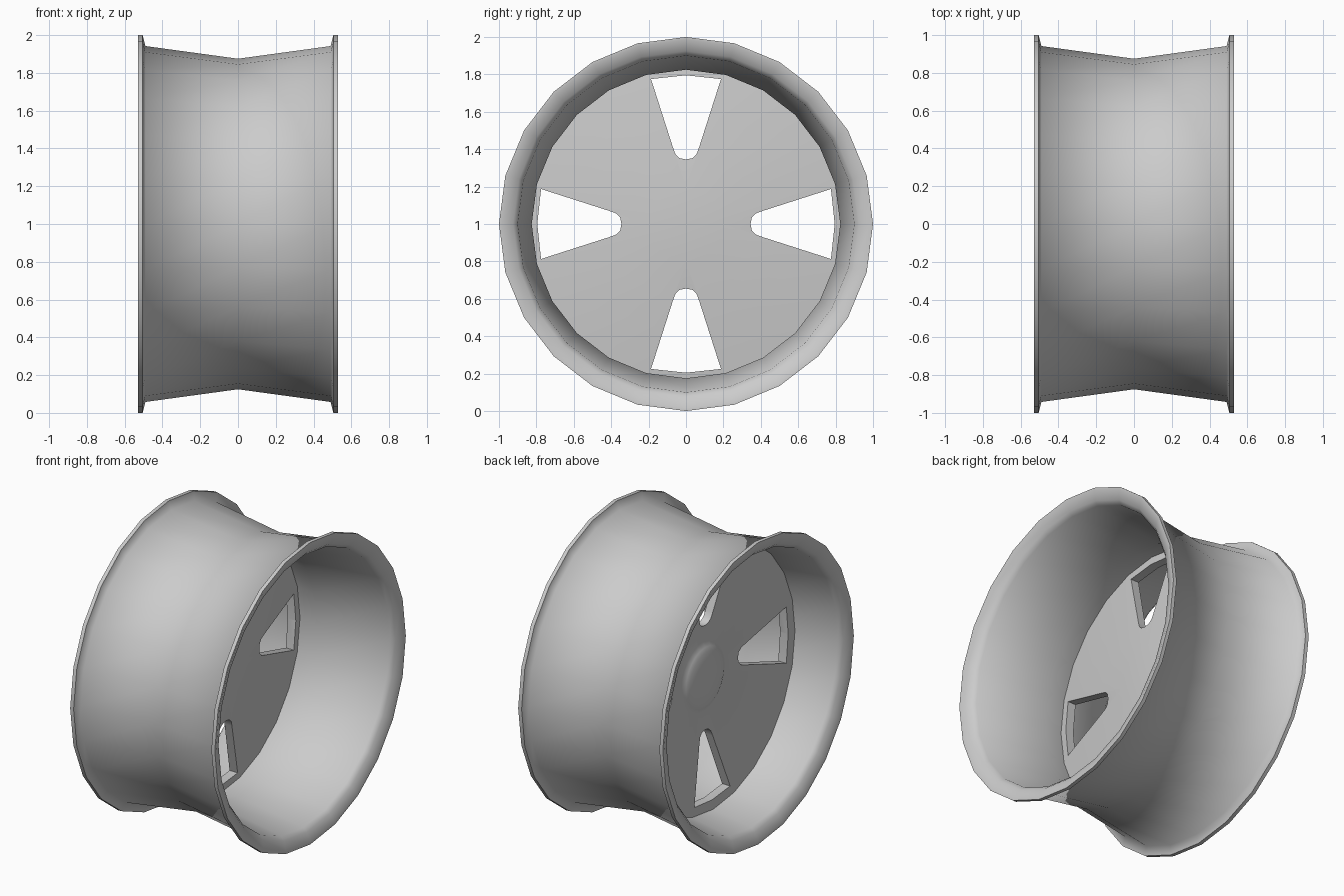
import bpy, bmesh, math

SEGMENTS = 24

cube = bpy.data.objects.get("Cube")
if cube:
    bpy.data.objects.remove(cube, do_unlink=True)

# Single painted metal colour
grey = bpy.data.materials.new("light_grey_metal")
grey.use_nodes = True
grey.diffuse_color = (0.6, 0.6, 0.6, 1)
grey.node_tree.nodes["Principled BSDF"].inputs["Base Color"].default_value = (0.6, 0.6, 0.6, 1)


def finish(bm, name):
    """Turn a bmesh into a named object resting on the ground."""
    bmesh.ops.remove_doubles(bm, verts=bm.verts, dist=0.0001)
    bmesh.ops.recalc_face_normals(bm, faces=bm.faces)
    mesh = bpy.data.meshes.new(name)
    bm.to_mesh(mesh)
    bm.free()
    mesh.materials.append(grey)
    obj = bpy.data.objects.new(name, mesh)
    obj.location.z = 1
    bpy.context.collection.objects.link(obj)
    return obj


def activate(obj):
    bpy.ops.object.select_all(action='DESELECT')
    obj.select_set(True)
    bpy.context.view_layer.objects.active = obj


def lathe(name, profile, closed):
    """Spin (x, radius) points around the x axis."""
    bm = bmesh.new()
    rings = []
    for i in range(SEGMENTS):
        a = math.tau * i / SEGMENTS
        rings.append([bm.verts.new((x, r * math.sin(a), r * math.cos(a))) for x, r in profile])
    count = len(profile)
    for i, ring in enumerate(rings):
        after = rings[(i + 1) % SEGMENTS]
        for j in range(count if closed else count - 1):
            k = (j + 1) % count
            bm.faces.new((ring[j], ring[k], after[k], after[j]))
    return finish(bm, name)


# Rim barrel: half profile mirrored across the waist
outer = [(0.49, 0.942), (0.505, 1.0), (0.53, 1.0)]
inner = [(0.53, 0.985), (0.505, 0.925), (0.48, 0.9)]
half = outer + inner
mirrored = [(-x, r) for x, r in reversed(half)]
rim = lathe("rim_barrel", [(0, 0.875)] + half + [(0, 0.825)] + mirrored, True)

# Dished centre disc with a domed hub on the outer side
dome = [(-0.14 + 0.02 * (1 - math.cos(t)) - 0.02, 0.2 * math.sin(t))
        for t in (0, math.pi / 6, math.pi / 3, math.pi / 2)]
disc = lathe("centre_disc",
             dome + [(-0.125, 0.23), (-0.2, 0.862), (-0.14, 0.862), (-0.07, 0.2), (-0.07, 0)],
             False)

# Four tapered slots with rounded inner ends
half_slot = [(0.187, 0.775), (0.07, 0.41), (0.056, 0.372), (0.034, 0.352)]
outline = [(0, 0.795)] + half_slot + [(0, 0.345)] + [(-u, v) for u, v in reversed(half_slot)]
bm = bmesh.new()
for k in range(4):
    c, s = math.cos(k * math.pi / 2), math.sin(k * math.pi / 2)
    face = bm.faces.new([bm.verts.new((-0.4, u * c + v * s, v * c - u * s)) for u, v in outline])
    result = bmesh.ops.extrude_face_region(bm, geom=[face])
    moved = [g for g in result["geom"] if isinstance(g, bmesh.types.BMVert)]
    bmesh.ops.translate(bm, verts=moved, vec=(0.6, 0, 0))
cutter = finish(bm, "slot_cutter")
cutter.hide_render = True

cut = disc.modifiers.new("slots", 'BOOLEAN')
cut.operation = 'DIFFERENCE'
cut.solver = 'EXACT'
cut.object = cutter
activate(disc)
bpy.ops.object.modifier_apply(modifier=cut.name)
bpy.data.objects.remove(cutter, do_unlink=True)

# Smooth surfaces with crisp lip and slot edges
for obj, limit in ((rim, 72), (disc, 35)):
    activate(obj)
    bpy.ops.object.shade_smooth_by_angle(angle=math.radians(limit))
